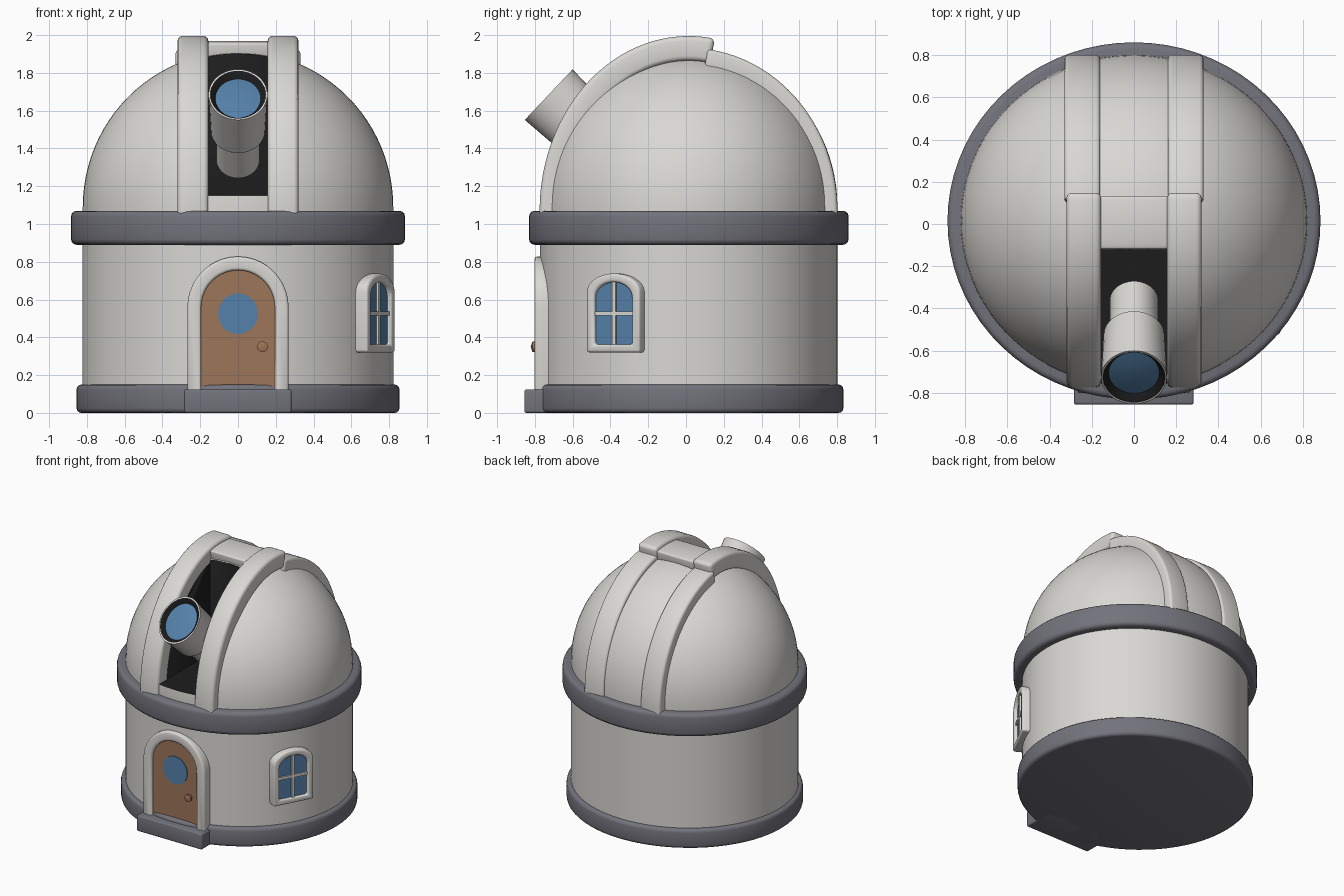
import bpy, bmesh, math
from mathutils import Matrix, Vector

if "Cube" in bpy.data.objects:
    bpy.data.objects.remove(bpy.data.objects["Cube"])

CY, RATIO = 0.015, 0.957          # plan centre and y/x ratio of the slightly oval building


def material(name, rgb):
    m = bpy.data.materials.new(name)
    m.diffuse_color = (*rgb, 1)
    m.use_nodes = True
    m.node_tree.nodes["Principled BSDF"].inputs["Base Color"].default_value = m.diffuse_color
    return m


WHITE = material("warm white", (0.70, 0.685, 0.655))
GREY = material("slate grey", (0.17, 0.17, 0.20))
BROWN = material("door brown", (0.34, 0.18, 0.10))
BLUE = material("glass blue", (0.09, 0.22, 0.40))
BLACK = material("interior black", (0.012, 0.012, 0.012))


def finish(bm, name, mats, matrix=Matrix(), bevel=0, segments=3):
    bmesh.ops.remove_doubles(bm, verts=bm.verts, dist=1e-5)
    bmesh.ops.recalc_face_normals(bm, faces=bm.faces)
    bm.transform(matrix)
    me = bpy.data.meshes.new(name)
    bm.to_mesh(me)
    bm.free()
    for m in mats:
        me.materials.append(m)
    ob = bpy.data.objects.new(name, me)
    bpy.context.collection.objects.link(ob)
    bpy.ops.object.select_all(action='DESELECT')
    ob.select_set(True)
    bpy.context.view_layer.objects.active = ob
    if bevel:
        b = ob.modifiers.new("Bevel", 'BEVEL')
        b.width, b.segments, b.limit_method = bevel, segments, 'ANGLE'
        bpy.ops.object.modifier_apply(modifier="Bevel")
    bpy.ops.object.shade_smooth_by_angle(angle=math.radians(40))
    return ob


def lathe(name, profile, mats, matrix, segs=72, slots=None, bevel=0):
    """Revolve (radius, height) points; slots gives a material slot per profile step."""
    bm = bmesh.new()
    rings = [[bm.verts.new((r * math.cos(2 * math.pi * i / segs), r * math.sin(2 * math.pi * i / segs), z))
              for i in range(segs)] for r, z in profile]
    for k in range(len(rings) - 1):
        for i in range(segs):
            j = (i + 1) % segs
            f = bm.faces.new((rings[k][i], rings[k][j], rings[k + 1][j], rings[k + 1][i]))
            f.material_index = slots[k] if slots else 0
    return finish(bm, name, mats, matrix, bevel)


def box(name, lo, hi, mats, matrix=Matrix(), bevel=0, slot=0):
    bm = bmesh.new()
    bmesh.ops.create_cube(bm, size=1)
    for v in bm.verts:
        v.co = [lo[k] + (v.co[k] + 0.5) * (hi[k] - lo[k]) for k in range(3)]
    for f in bm.faces:
        f.material_index = slot
    return finish(bm, name, mats, matrix, bevel)


def arc_band(name, x0, x1, t0, t1, a, c, thick, bevel, n=40):
    """Curved bar following an ellipse over the dome, angles from the front."""
    bm = bmesh.new()
    rows = []
    for i in range(n + 1):
        t = math.radians(t0 + (t1 - t0) * i / n)
        row = []
        for x, d in ((x0, 0), (x1, 0), (x1, thick), (x0, thick)):
            row.append(bm.verts.new((x, CY - (a - d) * math.cos(t), 1.07 + (c - d) * math.sin(t))))
        rows.append(row)
    for p, q in zip(rows, rows[1:]):
        for k in range(4):
            bm.faces.new((p[k], p[(k + 1) % 4], q[(k + 1) % 4], q[k]))
    bm.faces.new(rows[0])
    bm.faces.new(rows[-1])
    return finish(bm, name, [WHITE], bevel=bevel)


def arch(hw, z0, spring, rise, n=20):
    """Outline of an arched opening, from bottom right round to bottom left."""
    pts = [(hw * math.cos(math.pi * i / n), spring + rise * math.sin(math.pi * i / n)) for i in range(n + 1)]
    return [(hw, z0)] + pts + [(-hw, z0)]


def plate(name, outline, y0, y1, mat, matrix=Matrix()):
    bm = bmesh.new()
    f = bm.faces.new([bm.verts.new((x, y0, z)) for x, z in outline])
    r = bmesh.ops.extrude_face_region(bm, geom=[f])
    for v in r["geom"]:
        if isinstance(v, bmesh.types.BMVert):
            v.co.y = y1
    return finish(bm, name, [mat], matrix)


def frame(name, outer, inner, y0, y1, matrix=Matrix(), bevel=0.015):
    bm = bmesh.new()
    loops = [[bm.verts.new((x, y, z)) for x, z in o]
             for o, y in ((outer, y0), (outer, y1), (inner, y1), (inner, y0))]
    n = len(outer)
    for k in range(4):
        p, q = loops[k], loops[(k + 1) % 4]
        for i in range(n):
            j = (i + 1) % n
            bm.faces.new((p[i], p[j], q[j], q[i]))
    return finish(bm, name, [WHITE], matrix, bevel)


PLAN = Matrix.Translation((0, CY, 0)) @ Matrix.Diagonal((1, RATIO, 1, 1))

# Round body: base ring, wall, cornice ring
lathe("base_ring", [(0, 0), (0.855, 0), (0.855, 0.15), (0, 0.15)], [GREY], PLAN, bevel=0.025)
lathe("wall", [(0, 0.1), (0.822, 0.1), (0.822, 0.95), (0, 0.95)], [WHITE], PLAN)
lathe("cornice_ring", [(0, 0.89), (0.884, 0.89), (0.884, 1.07), (0, 1.07)], [GREY], PLAN, bevel=0.03)

# Dome with the dark viewing slot cut out
dome_profile = [(0, 1.0), (0.822, 1.0)] + [
    (0.822 * math.cos(math.pi / 2 * i / 24), 1.09 + 0.825 * math.sin(math.pi / 2 * i / 24)) for i in range(24)
] + [(0, 1.915)]
dome = lathe("dome", dome_profile, [WHITE, BLACK], PLAN)
cutter = box("slot_cutter", (-0.16, -1.0, 1.15), (0.16, -0.12, 2.2), [WHITE, BLACK], slot=1)
cutter.hide_render = True
cut = dome.modifiers.new("Slot", 'BOOLEAN')
cut.operation, cut.object, cut.solver = 'DIFFERENCE', cutter, 'EXACT'
bpy.context.view_layer.objects.active = dome
bpy.ops.object.modifier_apply(modifier="Slot")
bpy.data.objects.remove(cutter)

# Slot rails at the front, lower ribs at the back, cap above the slot
for side, s in (("left", -1), ("right", 1)):
    arc_band("front_rail_" + side, s * 0.157, s * 0.32, -4, 100, 0.79, 0.925, 0.13, 0.025)
    arc_band("back_rib_" + side, s * 0.16, s * 0.33, 97, 184, 0.787, 0.862, 0.12, 0.02)
arc_band("slot_cap", -0.165, 0.165, 80.1, 98.8, 0.785, 0.90, 0.085, 0.01, 10)

# Telescope, tilted 45 degrees out of the slot
axis = Vector((0, -0.727, 0.687)).normalized()
tilt = Vector((0, 0, 1)).rotation_difference(axis).to_matrix().to_4x4()
TUBE = Matrix.Translation((0, -0.727, 1.685)) @ tilt @ Matrix.Diagonal((1, 1.18, 1, 1))
lathe("telescope",
      [(0, -0.5), (0.115, -0.5), (0.115, -0.27), (0.145, -0.27), (0.156, 0), (0.147, 0),
       (0.14, -0.006), (0.12, -0.03), (0.07, -0.02), (0, -0.015)],
      [WHITE, BLACK, BLUE], TUBE, segs=40, slots=[0, 0, 0, 0, 0, 1, 1, 2, 2])

# Door: step, frame, leaf, round glass, knob
box("door_step", (-0.285, -0.856, 0), (0.283, -0.6, 0.125), [GREY], bevel=0.012)
frame("door_frame", arch(0.268, 0.06, 0.56, 0.268), arch(0.195, 0.10, 0.56, 0.195), -0.68, -0.802)
plate("door", arch(0.2, 0.1, 0.56, 0.2), -0.70, -0.777, BROWN)
plate("door_glass", [(0.105 * math.cos(math.pi * i / 16), 0.525 + 0.108 * math.sin(math.pi * i / 16))
                     for i in range(32)], -0.774, -0.783, BLUE)
lathe("door_knob", [(0, -0.01), (0.014, -0.01), (0.014, 0.015), (0.028, 0.022), (0.028, 0.036), (0, 0.045)],
      [BROWN], Matrix.Translation((0.13, -0.777, 0.35)) @ Matrix.Rotation(math.pi / 2, 4, 'X'), segs=20)

# Side window: frame, glass, glazing bars
WIN = Matrix.Translation((0.728, -0.372, 0)) @ Matrix.Rotation(math.radians(62), 4, 'Z')
frame("window_frame", arch(0.16, 0.32, 0.64, 0.098), arch(0.112, 0.362, 0.61, 0.082), 0.1, -0.035, WIN)
plate("window_glass", arch(0.12, 0.35, 0.61, 0.09), 0.03, -0.012, BLUE, WIN)
box("window_bar_upright", (-0.011, -0.024, 0.35), (0.011, 0.0, 0.70), [WHITE], WIN)
box("window_bar_cross", (-0.12, -0.024, 0.516), (0.12, 0.0, 0.538), [WHITE], WIN)
